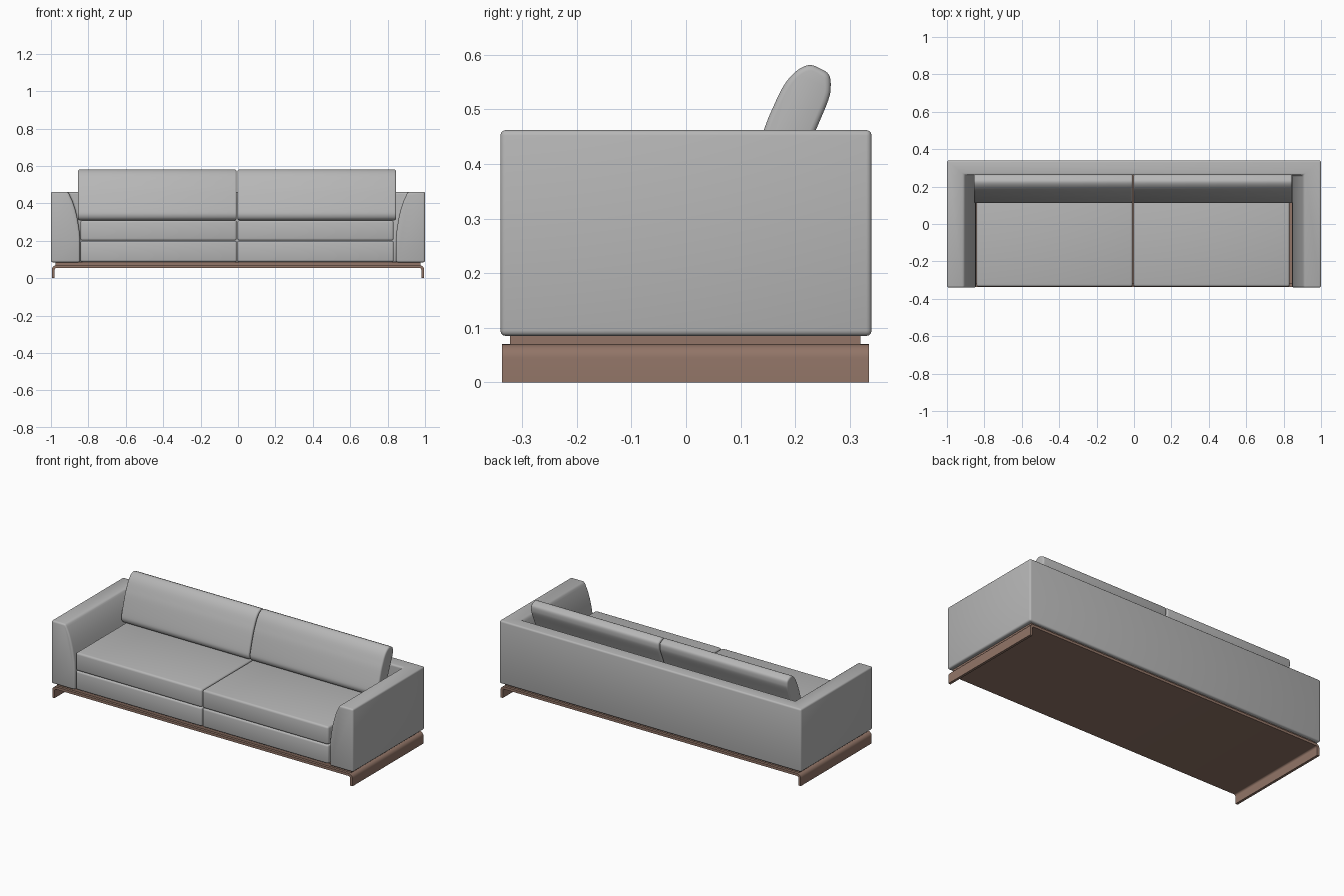
import bpy, bmesh, math
from mathutils import Vector

if "Cube" in bpy.data.objects:
    bpy.data.objects.remove(bpy.data.objects["Cube"])


def material(name, rgb):
    m = bpy.data.materials.new(name)
    m.diffuse_color = (*rgb, 1)
    m.use_nodes = True
    m.node_tree.nodes["Principled BSDF"].inputs["Base Color"].default_value = m.diffuse_color
    return m


GREY = material("grey fabric", (0.47, 0.47, 0.47))
BROWN = material("brown wood", (0.287, 0.178, 0.136))


def smooth_loop(pts, n=4):
    """Closed Catmull-Rom curve through pts."""
    out, k = [], len(pts)
    for i in range(k):
        a, b, c, d = (Vector(pts[(i + j) % k]) for j in (-1, 0, 1, 2))
        for s in range(n):
            t = s / n
            out.append(0.5 * (2 * b + (c - a) * t + (2 * a - 5 * b + 4 * c - d) * t ** 2
                              + (3 * b - a - 3 * c + d) * t ** 3))
    return out


def prism(name, pts, axis, lo, hi, mat):
    """Extrude a profile along x (profile in y,z) or y (profile in x,z)."""
    bm = bmesh.new()

    def place(p, h):
        return (h, p[0], p[1]) if axis == 'x' else (p[0], h, p[1])
    a = [bm.verts.new(place(p, lo)) for p in pts]
    b = [bm.verts.new(place(p, hi)) for p in pts]
    bm.faces.new(a)
    bm.faces.new(b)
    for i in range(len(pts)):
        j = (i + 1) % len(pts)
        bm.faces.new((a[i], a[j], b[j], b[i]))
    bmesh.ops.recalc_face_normals(bm, faces=bm.faces)
    me = bpy.data.meshes.new(name)
    bm.to_mesh(me)
    bm.free()
    me.materials.append(mat)
    ob = bpy.data.objects.new(name, me)
    bpy.context.collection.objects.link(ob)
    return ob


def box(name, x0, x1, y0, y1, z0, z1, mat):
    return prism(name, [(x0, z0), (x1, z0), (x1, z1), (x0, z1)], 'y', y0, y1, mat)


def finish(ob, bevel=0.0, angle=35, segments=3):
    bpy.ops.object.select_all(action='DESELECT')
    bpy.context.view_layer.objects.active = ob
    ob.select_set(True)
    if bevel:
        m = ob.modifiers.new("bevel", 'BEVEL')
        m.width, m.segments = bevel, segments
        m.limit_method = 'ANGLE'
        m.angle_limit = math.radians(angle)
    for m in list(ob.modifiers):
        bpy.ops.object.modifier_apply(modifier=m.name)
    bpy.ops.object.shade_smooth_by_angle(angle=math.radians(40))


# Frame: box hollowed from the front, leaving back and flared arms
frame = box("arm_and_back_frame", -1, 1, -0.34, 0.34, 0.085, 0.462, GREY)
flare = [(0.845, 0.0), (0.845, 0.21), (0.848, 0.25), (0.854, 0.29), (0.861, 0.33),
         (0.871, 0.37), (0.884, 0.41), (0.90, 0.445), (0.93, 0.50)]
cutter = prism("frame_cutter", flare + [(-x, z) for x, z in reversed(flare)],
               'y', -0.5, 0.262, GREY)
cutter.hide_render = True
cut = frame.modifiers.new("hollow", 'BOOLEAN')
cut.operation, cut.solver, cut.object = 'DIFFERENCE', 'EXACT', cutter
finish(frame, 0.01)
bpy.data.objects.remove(cutter)

# Cushions: two seat tiers and a leaning back cushion on each side
lean = [(0.128, 0.313), (0.112, 0.335), (0.116, 0.37), (0.142, 0.46), (0.160, 0.505),
        (0.180, 0.545), (0.202, 0.57), (0.225, 0.581), (0.245, 0.575), (0.262, 0.563),
        (0.265, 0.54), (0.260, 0.515), (0.237, 0.46), (0.200, 0.37), (0.183, 0.33),
        (0.165, 0.312)]
for side, x0, x1 in (("left", -0.842, -0.007), ("right", -0.003, 0.832)):
    finish(box(side + "_seat_base", x0, x1, -0.335, 0.255, 0.088, 0.2, GREY), 0.01)
    finish(box(side + "_seat_cushion", x0, x1, -0.335, 0.255, 0.201, 0.31, GREY), 0.012)
    outer = 0.014
    b0, b1 = (x0 - outer, x1) if side == "left" else (x0, x1 + outer)
    finish(prism(side + "_back_cushion", smooth_loop(lean), 'x', b0, b1, GREY), 0.01, 60)

# Plinth between frame and base
finish(box("plinth", -0.975, 0.975, -0.322, 0.32, 0.065, 0.088, BROWN))

# Base: a bent plate with downturned ends
outer_arc = [(0.97 + 0.025 * math.sin(a), 0.045 + 0.025 * math.cos(a))
             for a in (math.radians(15 * i) for i in range(7))]
inner_arc = [(0.97 + 0.010 * math.sin(a), 0.045 + 0.010 * math.cos(a))
             for a in (math.radians(15 * i) for i in range(6, -1, -1))]
half = outer_arc + [(0.995, 0), (0.98, 0)] + inner_arc
finish(prism("bent_base", half + [(-x, z) for x, z in reversed(half)],
             'y', -0.337, 0.335, BROWN))
